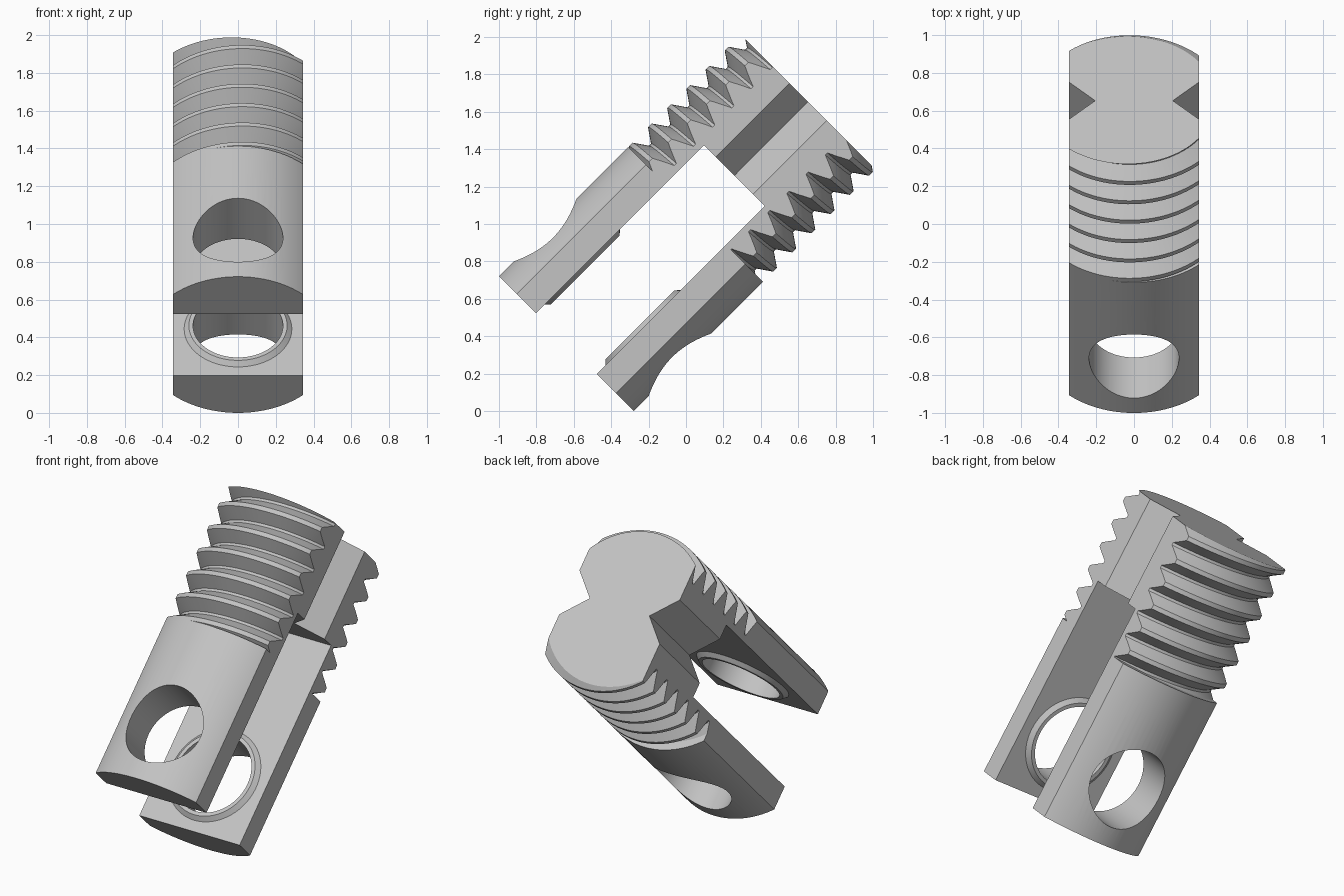
import bpy, bmesh, math
from mathutils import Matrix

cube = bpy.data.objects.get("Cube")
if cube:
    bpy.data.objects.remove(cube, do_unlink=True)

# Main sizes, with the part's own axis along local z
RADIUS, ROOT, PITCH = 0.51, 0.435, 0.145
BOTTOM, STEP, SLOT_TOP, TOP = -0.197, 0.78, 1.073, 1.63
HALF_WIDTH, SLOT_HALF = 0.345, 0.23
HOLE_R, HOLE_Z = 0.238, 0.152
STEPS = 96

steel = bpy.data.materials.new("plain_grey_metal")
steel.use_nodes = True
GREY = (0.55, 0.55, 0.55, 1)
steel.diffuse_color = GREY
steel.node_tree.nodes["Principled BSDF"].inputs["Base Color"].default_value = GREY


def make(name, bm):
    bmesh.ops.recalc_face_normals(bm, faces=bm.faces)
    mesh = bpy.data.meshes.new(name)
    bm.to_mesh(mesh)
    bm.free()
    ob = bpy.data.objects.new(name, mesh)
    bpy.context.collection.objects.link(ob)
    mesh.materials.append(steel)
    return ob


def box(name, x, y, z0, z1):
    bm = bmesh.new()
    place = Matrix.Translation((0, 0, (z0 + z1) / 2)) @ Matrix.Diagonal((2 * x, 2 * y, z1 - z0, 1))
    bmesh.ops.create_cube(bm, size=1, matrix=place)
    return make(name, bm)


def cylinder(name, r, length, sides, place):
    bm = bmesh.new()
    bmesh.ops.create_cone(bm, cap_ends=True, segments=sides, radius1=r, radius2=r,
                          depth=length, matrix=place)
    return make(name, bm)


def cut(ob, cutter, operation="DIFFERENCE"):
    mod = ob.modifiers.new("cut", "BOOLEAN")
    mod.operation, mod.solver, mod.object = operation, "EXACT", cutter
    bpy.context.view_layer.objects.active = ob
    bpy.ops.object.modifier_apply(modifier=mod.name)


def thread_solid(name):
    """Right-handed helical thread, trimmed flat and capped at both ends."""
    bm = bmesh.new()
    profile = [(-0.013, RADIUS), (0.013, RADIUS),
               (PITCH / 2 - 0.008, ROOT), (PITCH / 2 + 0.008, ROOT)]
    rows = []
    for k in range(-8 * STEPS, 3 * STEPS):
        ang = 2 * math.pi * k / STEPS
        crest = TOP + PITCH * (k / STEPS - 175 / 360)
        rows.append([bm.verts.new((r * math.cos(ang), r * math.sin(ang), crest + dz))
                     for dz, r in profile])
    for i in range(len(rows) - STEPS - 1):
        here = rows[i] + [rows[i + STEPS][0]]
        ahead = rows[i + 1] + [rows[i + STEPS + 1][0]]
        for j in range(4):
            bm.faces.new((here[j], ahead[j], ahead[j + 1], here[j + 1]))
    for z, side in ((STEP, -1), (TOP, 1)):
        bmesh.ops.bisect_plane(bm, geom=bm.verts[:] + bm.edges[:] + bm.faces[:], dist=1e-6,
                               plane_co=(0, 0, z), plane_no=(0, 0, side), clear_outer=True)
    bmesh.ops.delete(bm, geom=[v for v in bm.verts if not v.link_faces], context="VERTS")
    bmesh.ops.holes_fill(bm, edges=[e for e in bm.edges if e.is_boundary], sides=0)
    return make(name, bm)


def boss(name, side):
    """Low chamfered ring around the hole on an inner arm face."""
    bm = bmesh.new()
    profile = [(HOLE_R, 0.235), (HOLE_R, 0.206), (0.26, 0.206), (0.285, SLOT_HALF), (0.285, 0.235)]
    rings = []
    for k in range(STEPS):
        ang = 2 * math.pi * k / STEPS
        rings.append([bm.verts.new((r * math.cos(ang), side * y, HOLE_Z + r * math.sin(ang)))
                      for r, y in profile])
    for k in range(STEPS):
        a, b = rings[k - 1], rings[k]
        for j in range(len(profile)):
            bm.faces.new((a[j - 1], b[j - 1], b[j], a[j]))
    return make(name, bm)


# Solid blanks
shank = thread_solid("threaded_shank")
arms = cylinder("fork_arms", RADIUS, STEP - BOTTOM, STEPS,
                Matrix.Translation((0, 0, (STEP + BOTTOM) / 2)))

# Cutters: flat sides, fork slot, cross hole, side notches
flats = box("flats_cutter", HALF_WIDTH, 1, -1, 3)
slot = box("slot_cutter", 1, SLOT_HALF, -1, SLOT_TOP)
hole = cylinder("hole_cutter", HOLE_R, 2, STEPS,
                Matrix.Translation((0, 0, HOLE_Z)) @ Matrix.Rotation(math.pi / 2, 4, "X"))
notches = [cylinder("notch_cutter", 0.14, 2, 4, Matrix.Translation((s * HALF_WIDTH, 0, 1.5)))
           for s in (-1, 1)]

for ob in (shank, arms):
    cut(ob, flats, "INTERSECT")
    cut(ob, slot)
cut(arms, hole)
for notch in notches:
    cut(shank, notch)
for cutter in [flats, slot, hole] + notches:
    bpy.data.objects.remove(cutter, do_unlink=True)

# Hole bosses, then shade and tilt everything
parts = [shank, arms, boss("upper_hole_boss", -1), boss("lower_hole_boss", 1)]
for ob in parts:
    bpy.ops.object.select_all(action="DESELECT")
    ob.select_set(True)
    bpy.context.view_layer.objects.active = ob
    bpy.ops.object.shade_smooth_by_angle(angle=math.radians(25))
    ob.rotation_euler = (-math.pi / 4, 0, 0)
    ob.location = (0, -0.5, 0.5)
